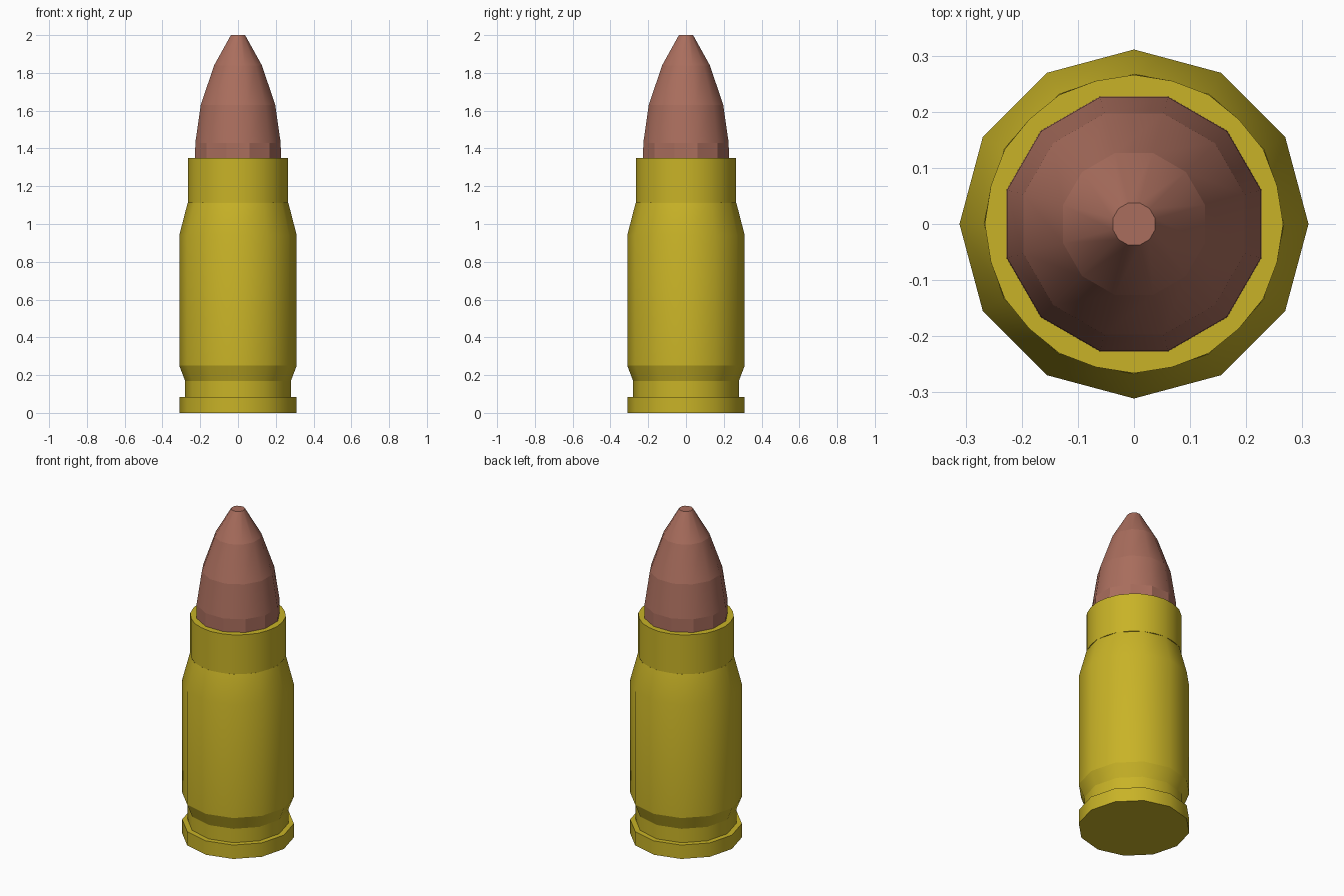
import bpy, bmesh
from math import cos, sin, pi

if "Cube" in bpy.data.objects:
    bpy.data.objects.remove(bpy.data.objects["Cube"])

C15 = cos(pi / 12)


def material(name, rgb):
    m = bpy.data.materials.new(name)
    m.diffuse_color = (*rgb, 1)
    m.use_nodes = True
    m.node_tree.nodes["Principled BSDF"].inputs["Base Color"].default_value = m.diffuse_color
    return m


def lathe(name, rings, sides, mat, turn=0.0, sharp=(), flat=(), bottom=False, top=False):
    """Rings are (even_radius, odd_radius, z), listed from bottom to top."""
    bm = bmesh.new()
    loops = []
    for ra, rb, z in rings:
        loop = []
        for k in range(sides):
            a = turn + 2 * pi * k / sides
            r = rb if k % 2 else ra
            loop.append(bm.verts.new((r * cos(a), r * sin(a), z)))
        loops.append(loop)
    for i in range(len(loops) - 1):
        lo, hi = loops[i], loops[i + 1]
        for k in range(sides):
            n = (k + 1) % sides
            f = bm.faces.new((lo[k], lo[n], hi[n], hi[k]))
            f.smooth = i not in flat
    if bottom:
        bm.faces.new(loops[0][::-1])
    if top:
        bm.faces.new(loops[-1])
    for i in sharp:
        for k in range(sides):
            e = bm.edges.get((loops[i][k], loops[i][(k + 1) % sides]))
            e.smooth = False
    mesh = bpy.data.meshes.new(name)
    bm.to_mesh(mesh)
    bm.free()
    mesh.materials.append(mat)
    ob = bpy.data.objects.new(name, mesh)
    bpy.context.collection.objects.link(ob)
    return ob


def circle(*profile):
    return [(r, r, z) for r, z in profile]


brass = material("brass", (0.58, 0.45, 0.02))
copper = material("copper", (0.40, 0.155, 0.11))

# Case body: rim, groove, wall and shoulder
lathe("case_body",
      circle((0.311, 0), (0.311, 0.085), (0.28, 0.085), (0.28, 0.17),
             (0.311, 0.25), (0.311, 0.94), (0.267, 1.11)),
      12, brass, sharp=(0, 1, 2, 3, 4), bottom=True)

# Neck: steps out to 24 sides, its lip closes in on the 12-sided tip
lathe("case_neck",
      [(0.267, 0.267 * C15, 1.11), (0.266, 0.264, 1.11),
       (0.266, 0.264, 1.35), (0.235 * C15, 0.235, 1.35)],
      24, brass, sharp=(1, 2), flat=(0, 2))

# Pointed tip with a small flat end
lathe("tip",
      circle((0.235, 1.35), (0.234, 1.43), (0.204, 1.63), (0.131, 1.84), (0.039, 2.0)),
      12, copper, turn=pi / 12, sharp=(1, 2, 3, 4), flat=(0,), top=True)
